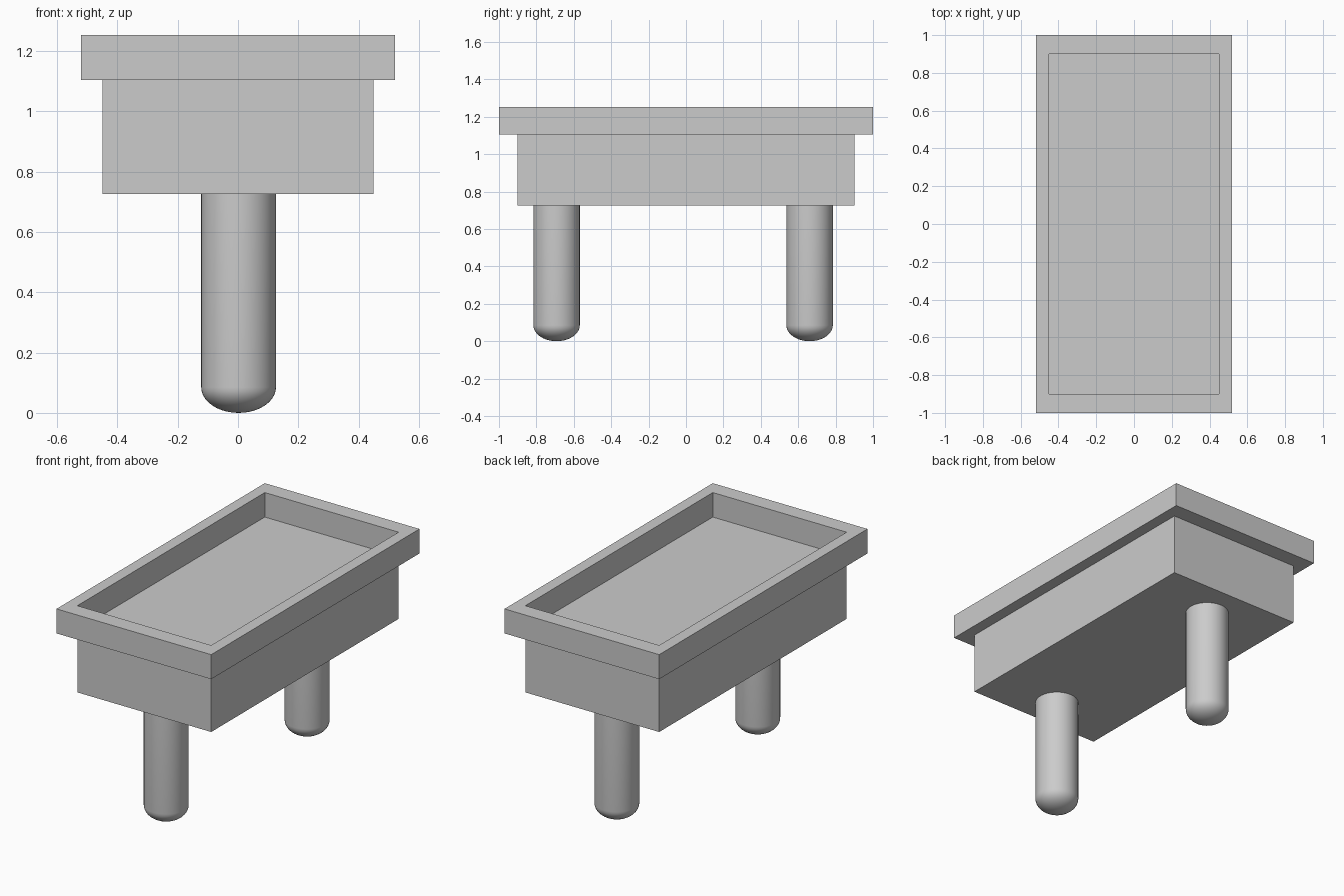
import bpy, bmesh
from math import sin, cos, pi, radians

if "Cube" in bpy.data.objects:
    bpy.data.objects.remove(bpy.data.objects["Cube"])

BASE, LEDGE, TOP = 0.726, 1.104, 1.253


def make_object(name, bm):
    bmesh.ops.recalc_face_normals(bm, faces=bm.faces)
    mesh = bpy.data.meshes.new(name)
    bm.to_mesh(mesh)
    bm.free()
    obj = bpy.data.objects.new(name, mesh)
    bpy.context.collection.objects.link(obj)
    return obj


def ring(bm, hx, hy, z):
    return [bm.verts.new((sx * hx, sy * hy, z))
            for sx, sy in ((-1, -1), (1, -1), (1, 1), (-1, 1))]


def bridge(bm, a, b):
    n = len(a)
    for i in range(n):
        bm.faces.new((a[i], a[(i + 1) % n], b[(i + 1) % n], b[i]))


# Solid body, whose top is the floor of the tray
bm = bmesh.new()
low, high = ring(bm, 0.45, 0.9, BASE), ring(bm, 0.45, 0.9, LEDGE)
bridge(bm, low, high)
bm.faces.new(low)
bm.faces.new(high)
make_object("body", bm)

# Raised rim: a rectangular frame around the tray
bm = bmesh.new()
loops = [ring(bm, *p) for p in ((0.52, 1.0, LEDGE), (0.52, 1.0, TOP),
                                (0.45, 0.9, TOP), (0.45, 0.9, LEDGE))]
for i in range(4):
    bridge(bm, loops[i], loops[(i + 1) % 4])
make_object("rim", bm)


# Round legs with domed feet, turned from a profile
def leg(name, x, y, radius=0.124, dome=0.085, steps=10):
    bm = bmesh.new()
    pts = [(radius * sin(a), dome * (1 - cos(a)))
           for a in (i * pi / 2 / steps for i in range(steps + 1))]
    pts += [(radius, BASE), (0, BASE)]
    verts = [bm.verts.new((r, 0, z)) for r, z in pts]
    edges = [bm.edges.new(p) for p in zip(verts, verts[1:])]
    bmesh.ops.spin(bm, geom=verts + edges, axis=(0, 0, 1), cent=(0, 0, 0),
                   angle=2 * pi, steps=48, use_duplicate=False)
    bmesh.ops.remove_doubles(bm, verts=bm.verts, dist=1e-5)
    obj = make_object(name, bm)
    obj.location = (x, y, 0)
    bpy.ops.object.select_all(action='DESELECT')
    obj.select_set(True)
    bpy.context.view_layer.objects.active = obj
    bpy.ops.object.shade_smooth_by_angle(angle=radians(40))


leg("front_leg", 0.002, -0.692)
leg("back_leg", 0.002, 0.661)
